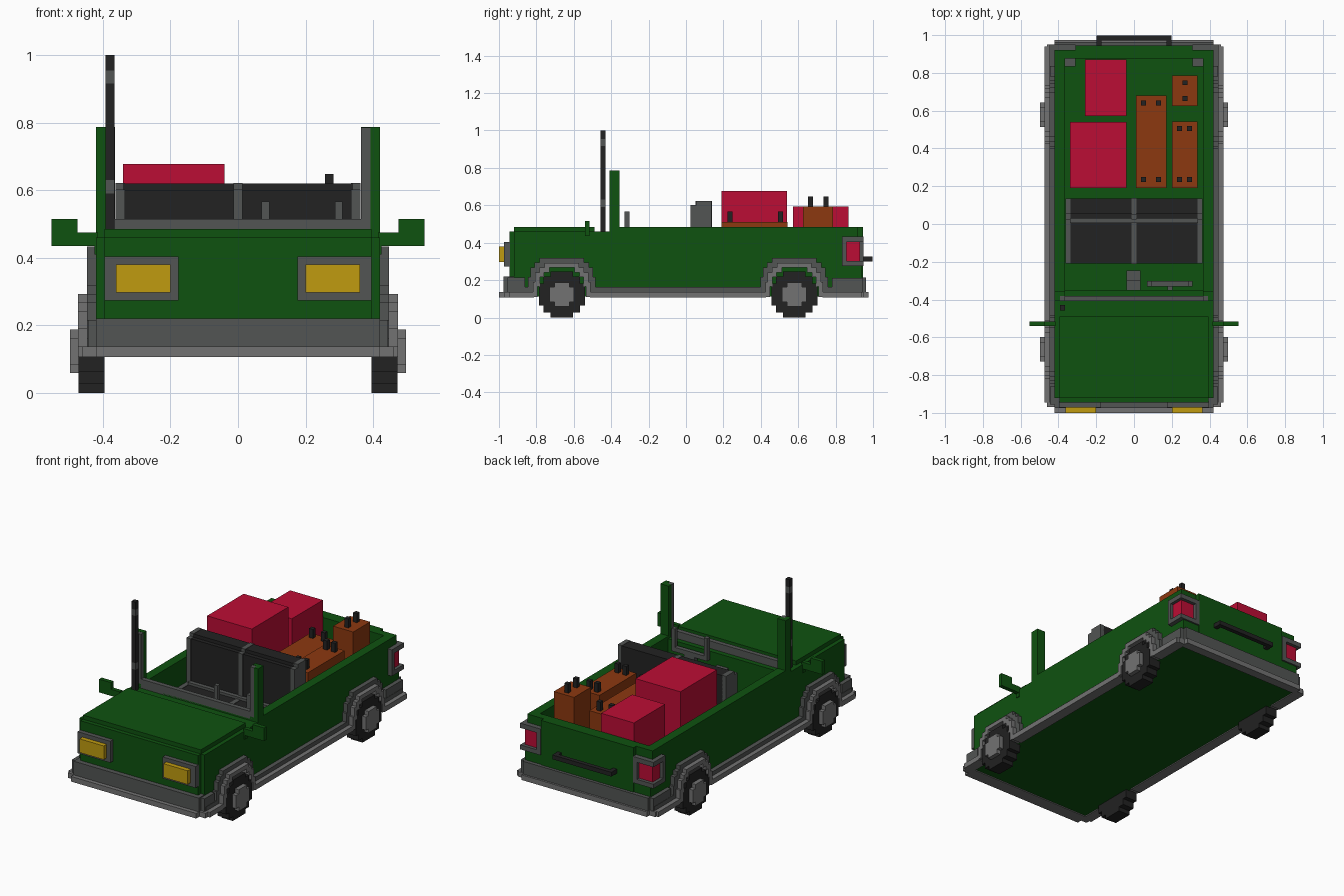
import bpy, bmesh

if "Cube" in bpy.data.objects:
    bpy.data.objects.remove(bpy.data.objects["Cube"], do_unlink=True)


def material(name, r, g, b):
    m = bpy.data.materials.new(name)
    m.use_nodes = True
    m.diffuse_color = (r, g, b, 1)
    bsdf = next(n for n in m.node_tree.nodes if n.type == 'BSDF_PRINCIPLED')
    bsdf.inputs["Base Color"].default_value = (r, g, b, 1)
    return m


GREEN = material("green paint", 0.0045, 0.085, 0.005)
GREY = material("dark grey trim", 0.085, 0.09, 0.087)
LIGHT = material("light grey metal", 0.17, 0.17, 0.17)
BLACK = material("black rubber", 0.016, 0.016, 0.016)
RED = material("crimson", 0.50, 0.004, 0.035)
BROWN = material("rust brown", 0.262, 0.04, 0.005)
YELLOW = material("amber yellow", 0.53, 0.33, 0.005)


def finish(name, bm, mat):
    bmesh.ops.recalc_face_normals(bm, faces=bm.faces[:])
    me = bpy.data.meshes.new(name)
    bm.to_mesh(me)
    bm.free()
    me.materials.append(mat)
    ob = bpy.data.objects.new(name, me)
    bpy.context.collection.objects.link(ob)
    return ob


def boxes(name, mat, *spans, mirror=False):
    """One object from boxes (x0, x1, y0, y1, z0, z1), optionally mirrored in x."""
    bm = bmesh.new()
    for x0, x1, y0, y1, z0, z1 in spans:
        for s in ((1, -1) if mirror else (1,)):
            vs = bmesh.ops.create_cube(bm, size=1)["verts"]
            for v in vs:
                v.co = (s * ((x0 + x1) / 2 + v.co.x * (x1 - x0)),
                        (y0 + y1) / 2 + v.co.y * (y1 - y0),
                        (z0 + z1) / 2 + v.co.z * (z1 - z0))
    return finish(name, bm, mat)


def extrude(name, mat, outline, x0, x1):
    """Extrude a (y, z) outline along x."""
    bm = bmesh.new()
    face = bm.faces.new([bm.verts.new((x0, y, z)) for y, z in outline])
    out = bmesh.ops.extrude_face_region(bm, geom=[face])["geom"]
    for v in out:
        if isinstance(v, bmesh.types.BMVert):
            v.co.x = x1
    return finish(name, bm, mat)


def stair(steps, base):
    """Right half of a stepped arch, from (half width, top) pairs, widest first."""
    pts, z = [], base
    for w, top in steps:
        pts += [(w, z), (w, top)]
        z = top
    return pts


def arch_line(steps, base):
    half = stair(steps, base)
    return half + [(-y, z) for y, z in reversed(half)]


def disc(steps):
    up = arch_line(steps, 0)[1:-1]
    return up + [(-y, -z) for y, z in up]


# Hull: floor, walls, engine block and bonnet
boxes("body_shell", GREEN,
      (-0.42, 0.42, -0.92, 0.92, 0.112, 0.25),
      (-0.42, -0.365, -0.408, 0.92, 0.25, 0.485),
      (0.365, 0.42, -0.408, 0.92, 0.25, 0.485),
      (-0.365, 0.365, 0.875, 0.92, 0.25, 0.485),
      (-0.31, 0.31, 0.92, 0.945, 0.16, 0.485),
      (-0.42, 0.42, 0.92, 0.94, 0.16, 0.28),
      (-0.42, 0.42, -0.92, -0.408, 0.25, 0.46),
      (-0.395, 0.395, -0.945, -0.92, 0.135, 0.46))
boxes("bonnet", GREEN, (-0.395, 0.395, -0.92, -0.49, 0.46, 0.485))
boxes("dashboard", GREEN, (-0.365, 0.365, -0.408, -0.35, 0.25, 0.47))

# Windscreen frame and mirrors
boxes("windscreen_post", GREEN, (0.393, 0.42, -0.408, -0.355, 0.46, 0.787),
      (0.365, 0.393, -0.382, -0.355, 0.46, 0.787), mirror=True)
boxes("windscreen_seal", GREY, (0.365, 0.393, -0.408, -0.382, 0.46, 0.786), mirror=True)
boxes("windscreen_sill", GREY, (-0.365, 0.365, -0.408, -0.38, 0.46, 0.515))
boxes("side_mirror", GREEN, (0.42, 0.475, -0.54, -0.515, 0.435, 0.475),
      (0.475, 0.553, -0.54, -0.515, 0.435, 0.515),
      (0.415, 0.425, -0.54, -0.515, 0.41, 0.475), mirror=True)

# Aerial with grey bands
boxes("aerial", BLACK, *[(-0.393, -0.366, -0.458, -0.43, a, b)
                         for a, b in ((0.46, 0.59), (0.63, 0.916), (0.954, 1.0))])
boxes("aerial_band", GREY, *[(-0.393, -0.366, -0.458, -0.43, a, b)
                             for a, b in ((0.59, 0.63), (0.916, 0.954))])

# Bumpers and side skirts
boxes("front_bumper", GREY, (-0.42, 0.42, -0.975, -0.92, 0.135, 0.22),
      (-0.445, 0.445, -0.955, -0.86, 0.135, 0.215))
boxes("rear_bumper", GREY, (-0.42, 0.42, 0.92, 0.963, 0.135, 0.215),
      (-0.445, 0.445, 0.78, 0.945, 0.135, 0.212))
boxes("bumper_lip", LIGHT, (-0.42, 0.42, -1.0, -0.92, 0.106, 0.137),
      (-0.46, 0.46, -0.97, -0.92, 0.106, 0.137),
      (-0.42, 0.42, 0.92, 0.975, 0.106, 0.137),
      (-0.46, 0.46, 0.92, 0.95, 0.106, 0.137))
WHEELS = {"front": -0.664, "rear": 0.579}
runs = ((-0.945, -0.664 - 0.15), (-0.664 + 0.15, 0.579 - 0.15), (0.579 + 0.15, 0.94))
boxes("side_skirt", LIGHT, *[(0.41, 0.474, a, b, 0.106, 0.137) for a, b in runs], mirror=True)
boxes("skirt_strip", GREY,
      *[(0.41, 0.447, a, b, 0.137, 0.162) for a, b in runs], mirror=True)

# Wheels and stepped arches
TYRE = [(0.123, 0.06), (0.097, 0.097), (0.06, 0.123)]
HUB = [(0.065, 0.04), (0.04, 0.065)]
ARCH = [(0.198, 0.162), (0.18, 0.216), (0.168, 0.268), (0.145, 0.293), (0.118, 0.318)]


def shrink(d):
    return [(w - d, z - d) for w, z in ARCH]


for end, y0 in WHEELS.items():
    for side, s in (("left", 1), ("right", -1)):
        def place(pts, dz=0):
            return [(y + y0, z + dz) for y, z in pts]

        def ring(a, b):
            return place(arch_line(shrink(a), 0.11) + arch_line(shrink(b), 0.11)[::-1])

        tag = f"{end}_{side}_"
        extrude(tag + "tyre", BLACK, place(disc(TYRE), 0.123), s * 0.395, s * 0.472)
        extrude(tag + "hub", LIGHT, place(disc(HUB), 0.123), s * 0.46, s * 0.498)
        extrude(tag + "arch_outer", GREY, ring(0, 0.027), s * 0.415, s * 0.447)
        extrude(tag + "arch_inner", LIGHT, ring(0.026, 0.051), s * 0.415, s * 0.474)

# Lamps
boxes("headlight_frame", GREY, (0.176, 0.396, -0.972, -0.94, 0.274, 0.404), mirror=True)
boxes("headlight", YELLOW, (0.2, 0.362, -1.0, -0.96, 0.297, 0.38), mirror=True)
boxes("tail_light_frame", GREY,
      (0.31, 0.447, 0.835, 0.95, 0.405, 0.434),
      (0.31, 0.447, 0.835, 0.95, 0.275, 0.302),
      (0.31, 0.337, 0.915, 0.95, 0.302, 0.405),
      (0.415, 0.447, 0.835, 0.858, 0.302, 0.405), mirror=True)
boxes("tail_light", RED, (0.337, 0.428, 0.858, 0.93, 0.302, 0.405), mirror=True)

# Tailgate handle
boxes("tailgate_handle", BLACK, (-0.198, 0.198, 0.972, 0.998, 0.3, 0.326),
      (-0.198, -0.172, 0.94, 0.972, 0.3, 0.326), (0.172, 0.198, 0.94, 0.972, 0.3, 0.326))

# Bench seat with piping
boxes("seat", BLACK, (0.0, 0.34, -0.21, 0.03, 0.25, 0.33),
      (0.0, 0.34, 0.03, 0.055, 0.25, 0.6),
      (0.0, 0.34, 0.055, 0.135, 0.25, 0.62), mirror=True)
boxes("seat_side", GREY, (0.335, 0.363, -0.21, 0.03, 0.25, 0.333),
      (0.335, 0.363, 0.025, 0.055, 0.25, 0.602),
      (0.335, 0.363, 0.055, 0.135, 0.25, 0.622), mirror=True)
boxes("seat_piping", GREY, (-0.013, 0.013, -0.212, 0.03, 0.25, 0.333),
      (-0.013, 0.013, 0.025, 0.055, 0.25, 0.602),
      (-0.013, 0.013, 0.05, 0.138, 0.25, 0.622),
      (-0.34, 0.34, 0.005, 0.03, 0.3, 0.345))

# Steering yoke and centre console
boxes("steering_wheel", GREY, (0.07, 0.31, -0.33, -0.303, 0.43, 0.457),
      (0.07, 0.093, -0.33, -0.303, 0.457, 0.567),
      (0.287, 0.31, -0.33, -0.303, 0.457, 0.567),
      (0.155, 0.225, -0.33, -0.303, 0.38, 0.43),
      (0.177, 0.203, -0.352, -0.33, 0.39, 0.42))
boxes("centre_console", GREY, (-0.04, 0.035, -0.35, -0.3, 0.25, 0.4),
      (-0.04, 0.035, -0.3, -0.245, 0.25, 0.34))

# Cargo: crates and fuel cans with caps
boxes("large_crate", RED, (-0.34, -0.04, 0.19, 0.54, 0.25, 0.677))
boxes("small_crate", RED, (-0.26, -0.04, 0.572, 0.87, 0.25, 0.593))
cans = {  # extents in x and y, top height, cap x centres, cap y centres
    "long_can": (0.01, 0.172, 0.19, 0.68, 0.48, (0.05, 0.13), (0.235, 0.64)),
    "wide_can": (0.2, 0.335, 0.19, 0.543, 0.512, (0.24, 0.293), (0.235, 0.505)),
    "tall_can": (0.2, 0.335, 0.625, 0.787, 0.593, (0.27,), (0.665, 0.748)),
}
for name, (x0, x1, y0, y1, top, cx, cy) in cans.items():
    boxes(name, BROWN, (x0, x1, y0, y1, 0.25, top))
    boxes(name + "_caps", BLACK, *[(x - 0.013, x + 0.013, y - 0.013, y + 0.013, top, top + 0.055)
                                   for x in cx for y in cy])
